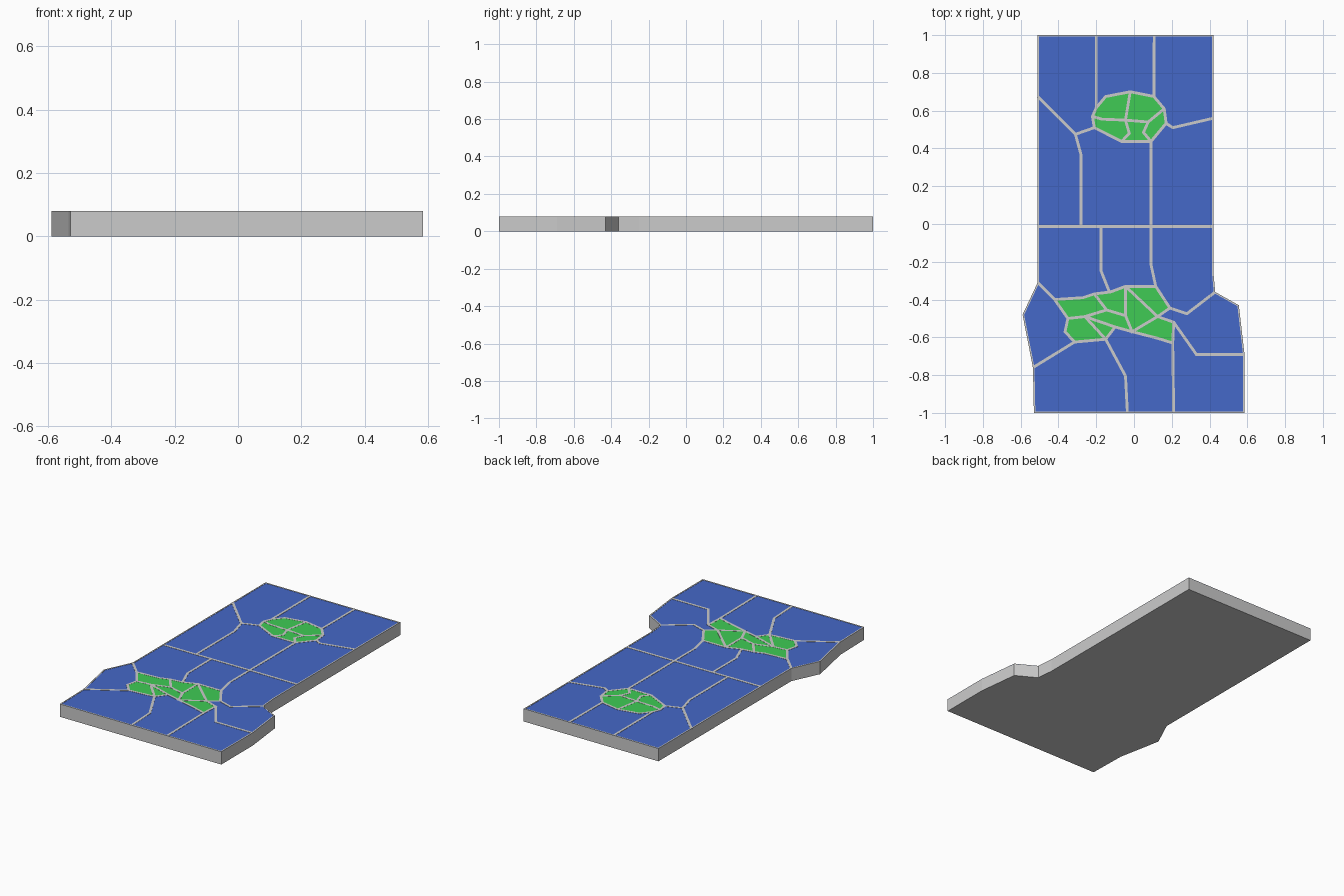
import bpy
from mathutils import Vector

if "Cube" in bpy.data.objects:
    bpy.data.objects.remove(bpy.data.objects["Cube"])

TOP = 0.08


def material(name, color):
    m = bpy.data.materials.new(name)
    m.diffuse_color = color
    m.use_nodes = True
    m.node_tree.nodes["Principled BSDF"].inputs["Base Color"].default_value = m.diffuse_color
    return m


def prism(loop, z0, z1):
    """Vertices and faces of a counter-clockwise polygon extruded upward."""
    n = len(loop)
    verts = [(p[0], p[1], z) for z in (z0, z1) for p in loop]
    faces = [list(range(n))[::-1], list(range(n, 2 * n))]
    faces += [(i, (i + 1) % n, n + (i + 1) % n, n + i) for i in range(n)]
    return verts, faces


def add_object(name, solids, mat=None):
    verts, faces = [], []
    for v, f in solids:
        base = len(verts)
        verts += v
        faces += [[base + i for i in face] for face in f]
    me = bpy.data.meshes.new(name)
    me.from_pydata(verts, [], faces)
    if mat:
        me.materials.append(mat)
    ob = bpy.data.objects.new(name, me)
    bpy.context.collection.objects.link(ob)
    return ob


def strip(path, width, z0, z1, closed=False, side=0.0):
    """Mitred flat bars along a path; side shifts them to the left."""
    pts = [Vector(p) for p in path]
    n = len(pts)
    rows = []
    for i, p in enumerate(pts):
        a = pts[i - 1] if i or closed else None
        b = pts[(i + 1) % n] if i < n - 1 or closed else None
        dirs = [d.normalized() for d in
                ([p - a] if a is not None else []) + ([b - p] if b is not None else [])]
        norms = [Vector((-d.y, d.x)) for d in dirs]
        m = sum(norms, Vector((0, 0))).normalized()
        m /= max(m.dot(norms[0]), 0.5)
        rows.append((p + m * width * (side - 0.5), p + m * width * (side + 0.5)))
    return [prism((rows[i][0], rows[(i + 1) % n][0], rows[(i + 1) % n][1], rows[i][1]), z0, z1)
            for i in range(n if closed else n - 1)]


# Panel outline, counter-clockwise
outline = [(-.53, -1), (.585, -1), (.585, -.69), (.555, -.43), (.43, -.36), (.42, -.25),
           (.42, 1), (-.51, 1), (-.51, -.31), (-.59, -.48), (-.535, -.76)]

# Green patches, counter-clockwise
upper_patch = [(-.02, .70), (-.15, .675), (-.2, .615), (-.22, .57), (-.21, .51),
               (-.065, .437), (.09, .437), (.17, .533), (.16, .61), (.105, .675)]
lower_patch = [(-.42, -.40), (-.35, -.50), (-.365, -.57), (-.315, -.625), (-.15, -.61),
               (-.1, -.545), (-.01, -.57), (.125, -.605), (.205, -.63), (.21, -.52),
               (.125, -.49), (.19, -.445), (.115, -.33), (-.045, -.33), (-.125, -.36),
               (-.21, -.37), (-.27, -.39)]

# Lead lines between the blue panes
upper_lines = [
    [(-.2, 1), (-.2, .615)], [(.107, 1), (.105, .675)],
    [(-.51, .675), (-.31, .475), (-.21, .51)],
    [(-.31, .475), (-.28, .365), (-.28, -.013)],
    [(.09, .437), (.09, -.013)],
    [(.17, .533), (.205, .51), (.42, .56)],
    [(-.51, -.013), (.42, -.013)],
]
lower_lines = [
    [(-.175, -.013), (-.175, -.247), (-.13, -.36)],
    [(.09, -.013), (.09, -.215), (.115, -.33)],
    [(-.51, -.31), (-.42, -.40)],
    [(.43, -.36), (.28, -.475), (.19, -.445)],
    [(.21, -.52), (.33, -.69), (.585, -.69)],
    [(-.535, -.76), (-.315, -.625)],
    [(-.15, -.61), (-.045, -.805), (-.035, -1)],
    [(.205, -.63), (.21, -1)],
]
# Lead lines inside the green patches
upper_veins = [
    [(-.02, .70), (-.045, .55)],
    [(-.22, .57), (-.17, .555), (-.045, .55), (.075, .54), (.16, .61)],
    [(-.045, .55), (-.025, .48), (-.065, .437)],
    [(.075, .54), (.05, .485), (.09, .437)],
]
lower_veins = [
    [(-.35, -.50), (-.26, -.49), (-.145, -.455), (-.045, -.485), (-.01, -.57), (.125, -.49)],
    [(-.21, -.37), (-.145, -.455)],
    [(-.045, -.33), (-.045, -.485)], [(-.045, -.33), (.125, -.49)],
    [(-.26, -.49), (-.1, -.545)], [(-.26, -.49), (-.15, -.61)],
]

blue = material("blue_glass", (0.06, 0.14, 0.58, 1))
green = material("green_glass", (0.05, 0.6, 0.09, 1))

# Slab, glass layers and leading, each slightly above the last
add_object("slab", [prism(outline, 0, TOP - .002)])
add_object("blue_glass", [prism(outline, TOP - .002, TOP - .0014)], blue)
add_object("green_glass", [prism(p, TOP - .0014, TOP - .0007)
                           for p in (upper_patch, lower_patch)], green)
add_object("rim_lead", strip(outline, .008, TOP - .002, TOP, True, .5))
bars = []
for path in upper_lines + lower_lines + upper_veins + lower_veins:
    bars += strip(path, .015, TOP - .0014, TOP)
for patch in (upper_patch, lower_patch):
    bars += strip(patch, .015, TOP - .0014, TOP, True)
add_object("lead_lines", bars)
